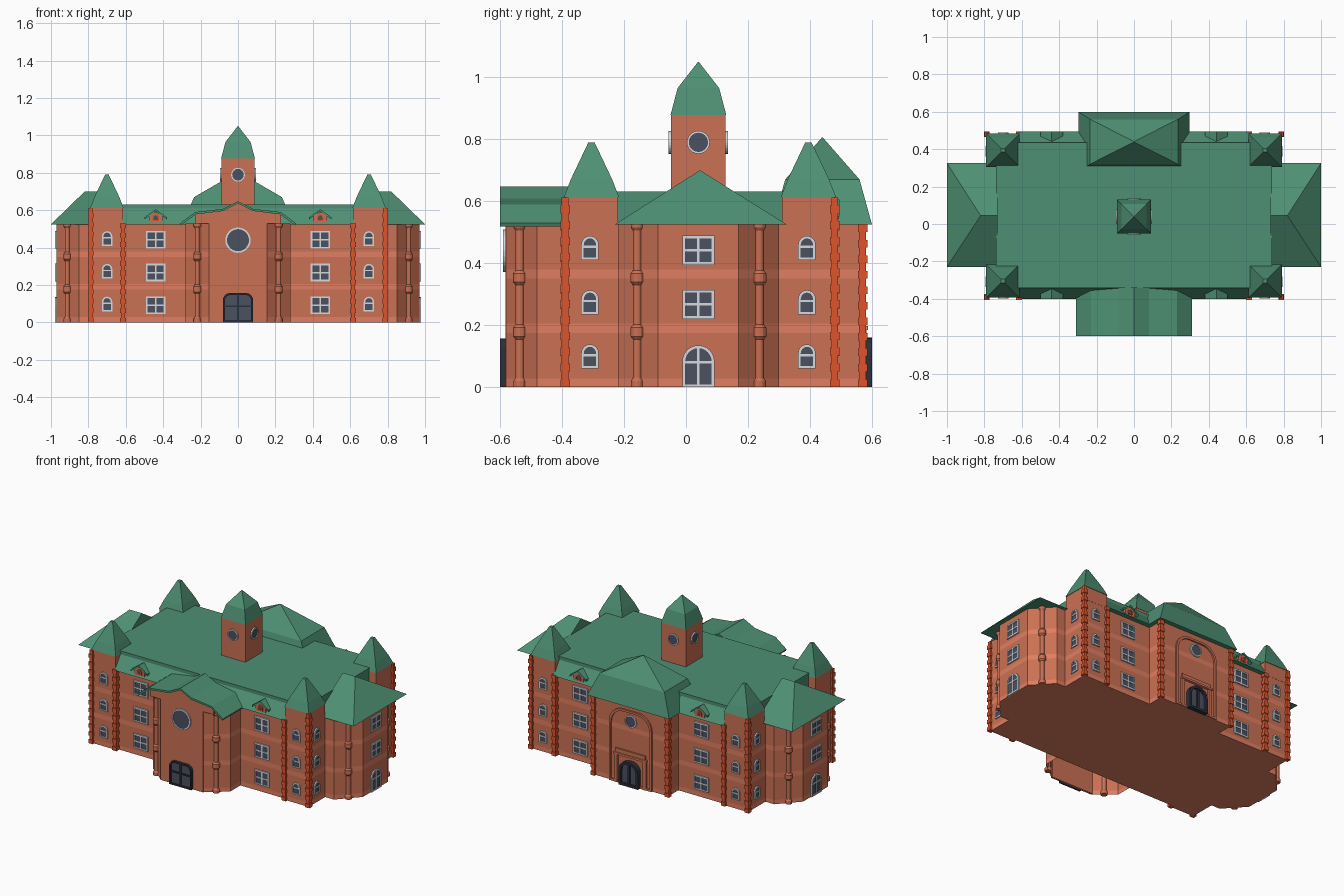
import bpy, bmesh, math
from mathutils import Matrix, Vector

if "Cube" in bpy.data.objects:
    bpy.data.objects.remove(bpy.data.objects["Cube"])

# ---- materials (sRGB values turned into linear) ----
WALL, BAND, QUOIN, ROOF, GLASS, FRAME, DARK = range(7)
MATS = []
for nm, c in [("brick", (.79, .44, .33)), ("brick_band", (.88, .49, .38)), ("quoin_red", (.87, .33, .19)),
              ("green_roof", (.31, .56, .45)), ("glass", (.30, .32, .38)), ("white_frame", (.84, .85, .87)),
              ("dark_door", (.19, .20, .24))]:
    m = bpy.data.materials.new(nm)
    m.diffuse_color = (*[v ** 2.2 for v in c], 1)
    m.use_nodes = True
    m.node_tree.nodes["Principled BSDF"].inputs["Base Color"].default_value = m.diffuse_color
    MATS.append(m)

I = Matrix.Identity(4)


def loft(bm, rings, mats, caps=(1, 1), M=I):
    """Join equal-length rings with quads; mats is one index or one per level."""
    vs = [[bm.verts.new(M @ Vector(p)) for p in r] for r in rings]
    n = len(rings[0])
    for k in range(len(vs) - 1):
        for i in range(n):
            j = (i + 1) % n
            f = bm.faces.new((vs[k][i], vs[k][j], vs[k + 1][j], vs[k + 1][i]))
            f.material_index = mats[k] if isinstance(mats, list) else mats
    for use, ring in zip(caps, (vs[0][::-1], vs[-1])):
        if use:
            bm.faces.new(ring).material_index = mats[0] if isinstance(mats, list) else mats


def plate(bm, pts, d0, d1, mat, M=I):
    loft(bm, [[(x, -d, z) for x, z in pts] for d in (d0, d1)], mat, M=M)


def box(bm, x0, x1, y0, y1, z0, z1, mat, M=I):
    loft(bm, [rect(x0, x1, y0, y1, z) for z in (z0, z1)], mat, M=M)


def rect(x0, x1, y0, y1, z):
    return [(x0, y0, z), (x1, y0, z), (x1, y1, z), (x0, y1, z)]


def square(cx, cy, h, z):
    return rect(cx - h, cx + h, cy - h, cy + h, z)


def finish(name, bm):
    bmesh.ops.recalc_face_normals(bm, faces=bm.faces)
    me = bpy.data.meshes.new(name)
    bm.to_mesh(me)
    bm.free()
    for m in MATS:
        me.materials.append(m)
    ob = bpy.data.objects.new(name, me)
    bpy.context.collection.objects.link(ob)


def at(x, y, z, deg=0):
    return Matrix.Translation((x, y, z)) @ Matrix.Rotation(math.radians(deg), 4, 'Z')


def shape(w, h, r=0, n=6):
    """Upright outline standing on z=0 with rounded top corners."""
    pts = [(-w / 2, 0), (w / 2, 0)]
    if not r:
        return pts + [(w / 2, h), (-w / 2, h)]
    for s, a0, st in ((1, 0, 0), (-1, 90, 1 if r >= w / 2 - 1e-6 else 0)):
        for i in range(st, n + 1):
            a = math.radians(a0 + 90 * i / n)
            pts.append((s * (w / 2 - r) + r * math.cos(a), h - r + r * math.sin(a)))
    return pts


def circle(r, n=24):
    return [(r * math.cos(2 * math.pi * i / n), r * math.sin(2 * math.pi * i / n)) for i in range(n)]


def window(bm, pts, M, t=.009, d=.008, frame=FRAME, glass=GLASS, bars="vh", hz=.5):
    xs, zs = [p[0] for p in pts], [p[1] for p in pts]
    w, h, c = max(xs) - min(xs), max(zs) - min(zs), (max(zs) + min(zs)) / 2
    inn = [(x * (w - 2 * t) / w, c + (z - c) * (h - 2 * t) / h) for x, z in pts]
    loft(bm, [[(x, -e, z) for x, z in q] for q, e in ((pts, -.002), (pts, d), (inn, d), (inn, -.002))],
         frame, (0, 0), M)
    if glass is not None:
        plate(bm, inn, -.002, d * .5, glass, M)
    b, z = t * .45, min(zs) + h * hz
    if "v" in bars:
        box(bm, -b, b, -d * .9, 0, min(zs) + t, max(zs) - t, frame, M)
    if "h" in bars:
        box(bm, -w / 2 + t, w / 2 - t, -d * .9, 0, z - b, z + b, frame, M)


LEVELS = [0, .028, .175, .205, .35, .38, .53]
LMATS = [BAND, WALL, BAND, WALL, BAND, WALL]

# ---- main walls with side bays and rear bay ----
half = [(.615, -.375), (.615, -.39), (.787, -.39), (.787, -.22), (.85, -.22), (.97, -.09), (.97, .17),
        (.85, .30), (.787, .30), (.787, .48), (.615, .48), (.615, .465), (.27, .465), (.27, .57)]
outline = half + [(-x, y) for x, y in reversed(half)]
bm = bmesh.new()
loft(bm, [[(x, y, z) for x, y in outline] for z in LEVELS], LMATS)
finish("main_walls", bm)

# ---- front entrance bay (open underneath) ----
bm = bmesh.new()
h = [(.155, -.58), (.28, -.48), (.28, -.37)]
bay = [(-x, y) for x, y in reversed(h)] + h
loft(bm, [[(x, y, z) for x, y in bay] for z in LEVELS], LMATS, (0, 0))
plate(bm, [(-.155, 0), (.155, 0), (.155, .53), (.23, .53), (.23, .58), (.08, .598), (0, .638),
           (-.08, .598), (-.23, .58), (-.155, .53)][:9] + [(-.23, .53), (-.155, .53)], .57, .583, WALL)
finish("entrance_bay", bm)

bm = bmesh.new()
top = [(-.31, .53), (-.23, .59), (-.08, .608), (0, .648), (.08, .608), (.23, .59), (.31, .53)]
plate(bm, top + [(x * .985, z - .012) for x, z in reversed(top)], .34, .60, ROOF)
finish("entrance_roof", bm)

bm = bmesh.new()
M = at(0, -.583, 0)
window(bm, shape(.16, .157, .035), M, .01, .017, DARK, GLASS, "vh", .55)
finish("entrance_door", bm)
bm = bmesh.new()
window(bm, circle(.068), at(0, -.583, .44), .009, .008, bars="")
finish("entrance_round_window", bm)

# ---- main roof: sloped eaves and flat top ----
bm = bmesh.new()
loft(bm, [[(x, -.40, .525), (x, -.335, .62), (x, .43, .62), (x, .495, .525)] for x in (-.62, .62)], ROOF)
box(bm, -.737, .737, -.342, .437, .52, .632, ROOF)
finish("main_roof", bm)

# ---- side bay hip roofs ----
for s, side in ((1, "right"), (-1, "left")):
    bm = bmesh.new()
    v = [bm.verts.new((s * x, y, z)) for x, y, z in
         [(.73, -.23, .525), (1, -.23, .525), (1, .325, .525), (.73, .325, .525), (.82, .045, .70), (.73, .045, .70)]]
    for f in ((0, 1, 2, 3), (0, 1, 4, 5), (1, 2, 4), (2, 3, 5, 4), (3, 0, 5)):
        bm.faces.new([v[i] for i in f]).material_index = ROOF
    finish(side + "_bay_roof", bm)

# ---- rear bay two-stage roof ----
bm = bmesh.new()
loft(bm, [rect(-a, a, .44 - b, .44 + b, z) for a, b, z in ((.298, .16, .525), (.235, .12, .67), (.002, .002, .805))], ROOF)
finish("rear_roof", bm)

# ---- rear door, porch surround, arch moulding and round window ----
bm = bmesh.new()
M = at(0, .57, 0, 180)
window(bm, shape(.14, .16, .06), M, .016, .03, DARK, GLASS, "v")
for s in (-1, 1):
    box(bm, s * .105 - .012, s * .105 + .012, -.012, 0, 0, .19, WALL, M)
box(bm, -.12, .12, -.018, 0, .185, .197, BAND, M)
box(bm, -.11, .11, -.01, 0, .197, .222, WALL, M)
window(bm, shape(.31, .49, .10), M, .014, .01, WALL, None, "")
finish("rear_door_surround", bm)
bm = bmesh.new()
window(bm, circle(.042), at(0, .57, .42, 180), .007, bars="")
finish("rear_round_window", bm)

# ---- central tower ----
bm = bmesh.new()
loft(bm, [square(0, .04, .088, z) for z in (.625, .88)], WALL)
loft(bm, [square(0, .04, a, z) for a, z in ((.09, .878), (.067, .965), (.001, 1.05))], ROOF)
for a in range(4):
    r = math.radians(a * 90)
    window(bm, circle(.037), at(.088 * math.sin(r), .04 - .088 * math.cos(r), .79, a * 90), .006, bars="")
finish("central_tower", bm)

# ---- corner tower tops, windows and quoins ----
bq, bw = bmesh.new(), bmesh.new()


def quoin(x, y, top):
    n = round(top / .0256)
    for i in range(n):
        box(bq, *[v for c in (x, y) for v in (c - (.015, .011)[i % 2], c + (.015, .011)[i % 2])],
            i * top / n, (i + 1) * top / n, QUOIN)


for s in (-1, 1):
    for cy, yo, deg, tag in ((-.305, -.39, 0, "front"), (.395, .48, 180, "rear")):
        bm = bmesh.new()
        loft(bm, [square(s * .701, cy, .086, z) for z in (.525, .615)], WALL)
        loft(bm, [square(s * .701, cy, a, z) for a, z in ((.089, .613), (.067, .67), (.01, .79))], ROOF)
        finish(f"{tag}_{'left' if s < 0 else 'right'}_tower_top", bm)
        quoin(s * .787, yo, .612)
        quoin(s * .615, yo, .53)
        for k in range(3):
            z = .175 * k
            arch = shape(.056, .078, .028)
            window(bw, arch, at(s * .70, yo, z + .06, deg), .008, bars="h", hz=.55)
            window(bw, arch, at(s * .787, cy - .005, z + .06, s * 90), .008, bars="h", hz=.55)
            window(bw, shape(.104, .094), at(s * .44, -.375 if deg == 0 else .465, z + .045, deg))
    quoin(s * .27, .57, .525)
    # side bay windows
    M = at(s * .97, .04, 0, s * 90)
    window(bw, shape(.104, .135, .052), M, hz=.6)
    for z in (.22, .395):
        window(bw, shape(.104, .094), at(s * .97, .04, z, s * 90))
finish("quoins", bq)
finish("wall_windows", bw)

# ---- columns ----
prof = [(.021, 0), (.021, .02), (.014, .03)]
for z in (.178, .353):
    prof += [(.014, z - .024), (.022, z - .014), (.022, z + .014), (.014, z + .024)]
prof += [(.014, .505), (.021, .515), (.021, .53)]
bm = bmesh.new()
for s in (-1, 1):
    for x, y in ((.217, -.536), (.912, -.157), (.912, .237)):
        loft(bm, [[(s * x + px, y + py, z) for px, py in circle(r, 12)] for r, z in prof], WALL)
finish("columns", bm)

# ---- dormers ----
bm = bmesh.new()
for s in (-1, 1):
    for y, deg in ((-.40, 0), (.495, 180)):
        M = at(s * .44, y, 0, deg)
        plate(bm, [(-.037, .535), (.037, .535), (.037, .57), (0, .592), (-.037, .57)], -.06, -.006, WALL, M)
        r = [(-.06, .562), (0, .605), (.06, .562)]
        plate(bm, r + [(x, z - .011) for x, z in reversed(r)], -.06, 0, ROOF, M)
        window(bm, shape(.036, .034, .018), M @ Matrix.Translation((0, .006, .543)), .006, .005, QUOIN, bars="")
finish("dormers", bm)
